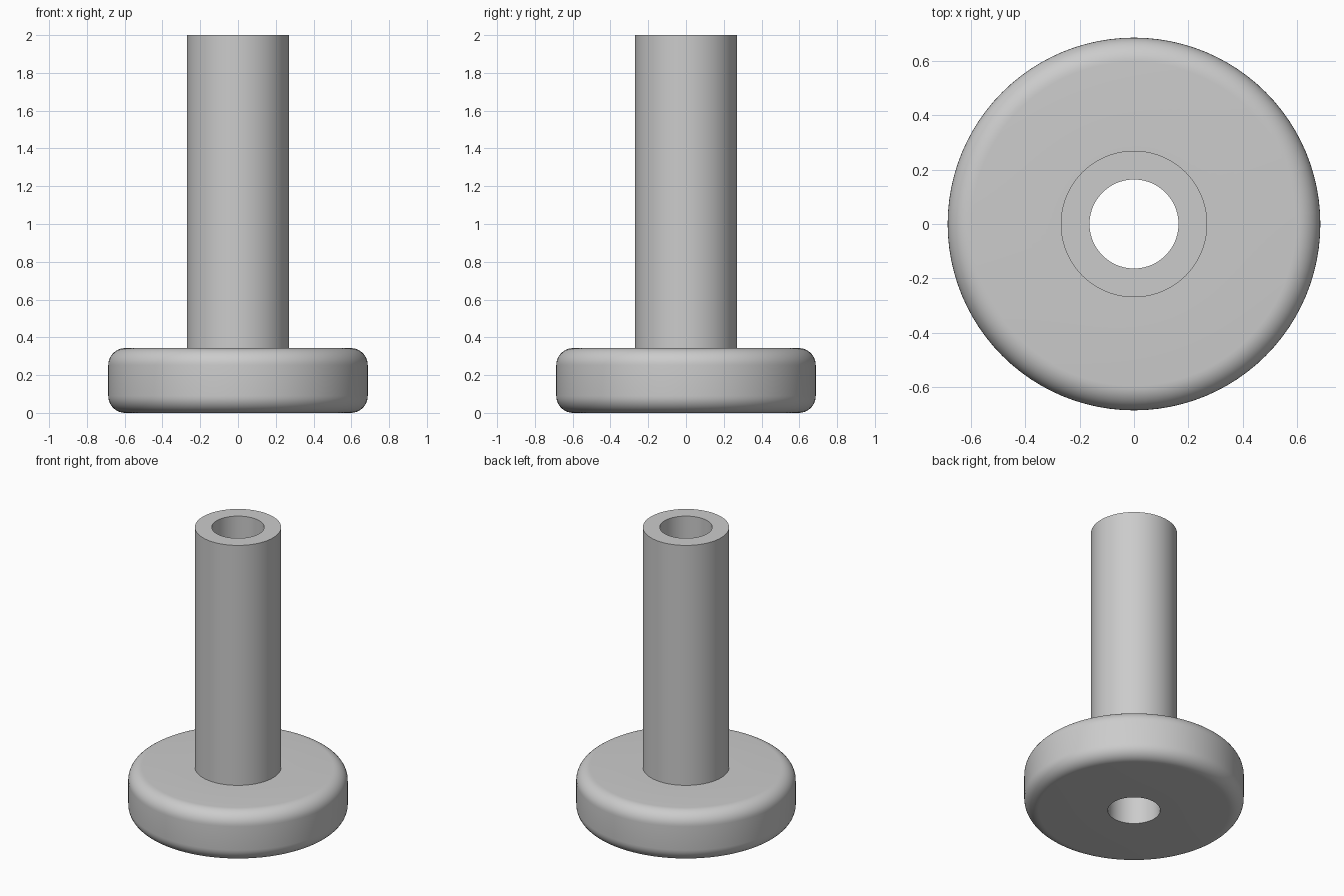
import bpy
import bmesh
from math import cos, sin, pi, radians

cube = bpy.data.objects.get("Cube")
if cube:
    bpy.data.objects.remove(cube, do_unlink=True)

HOLE_R, TUBE_R, FLANGE_R = 0.164, 0.27, 0.687
FLANGE_H, TOTAL_H, FILLET = 0.343, 2.0, 0.09
SEGMENTS, FILLET_STEPS = 96, 10

grey = bpy.data.materials.new("plain grey")
grey.use_nodes = True
color = (0.6, 0.6, 0.6, 1.0)
grey.diffuse_color = color
grey.node_tree.nodes["Principled BSDF"].inputs["Base Color"].default_value = color


def fillet(z, start):
    """Quarter circle at the flange rim, as (radius, height) points."""
    angles = [start + pi / 2 * i / FILLET_STEPS for i in range(FILLET_STEPS + 1)]
    return [(FLANGE_R - FILLET + FILLET * cos(a), z + FILLET * sin(a)) for a in angles]


def lathe(name, profile, material):
    """Spin a closed (radius, height) profile around the z axis."""
    bm = bmesh.new()
    rings = []
    for i in range(SEGMENTS):
        a = 2 * pi * i / SEGMENTS
        rings.append([bm.verts.new((r * cos(a), r * sin(a), z)) for r, z in profile])
    n = len(profile)
    for i, ring in enumerate(rings):
        after = rings[(i + 1) % SEGMENTS]
        for j in range(n):
            k = (j + 1) % n
            bm.faces.new((ring[j], after[j], after[k], ring[k]))
    bmesh.ops.recalc_face_normals(bm, faces=bm.faces)
    mesh = bpy.data.meshes.new(name)
    bm.to_mesh(mesh)
    bm.free()
    mesh.materials.append(material)
    obj = bpy.data.objects.new(name, mesh)
    bpy.context.collection.objects.link(obj)
    return obj


# Rounded flange and tube with one bore through both
profile = [(HOLE_R, 0)]
profile += fillet(FILLET, -pi / 2)
profile += fillet(FLANGE_H - FILLET, 0)
profile += [(TUBE_R, FLANGE_H), (TUBE_R, TOTAL_H), (HOLE_R, TOTAL_H)]
bushing = lathe("flanged_bushing", profile, grey)

bpy.ops.object.select_all(action="DESELECT")
bushing.select_set(True)
bpy.context.view_layer.objects.active = bushing
bpy.ops.object.shade_smooth_by_angle(angle=radians(30))
